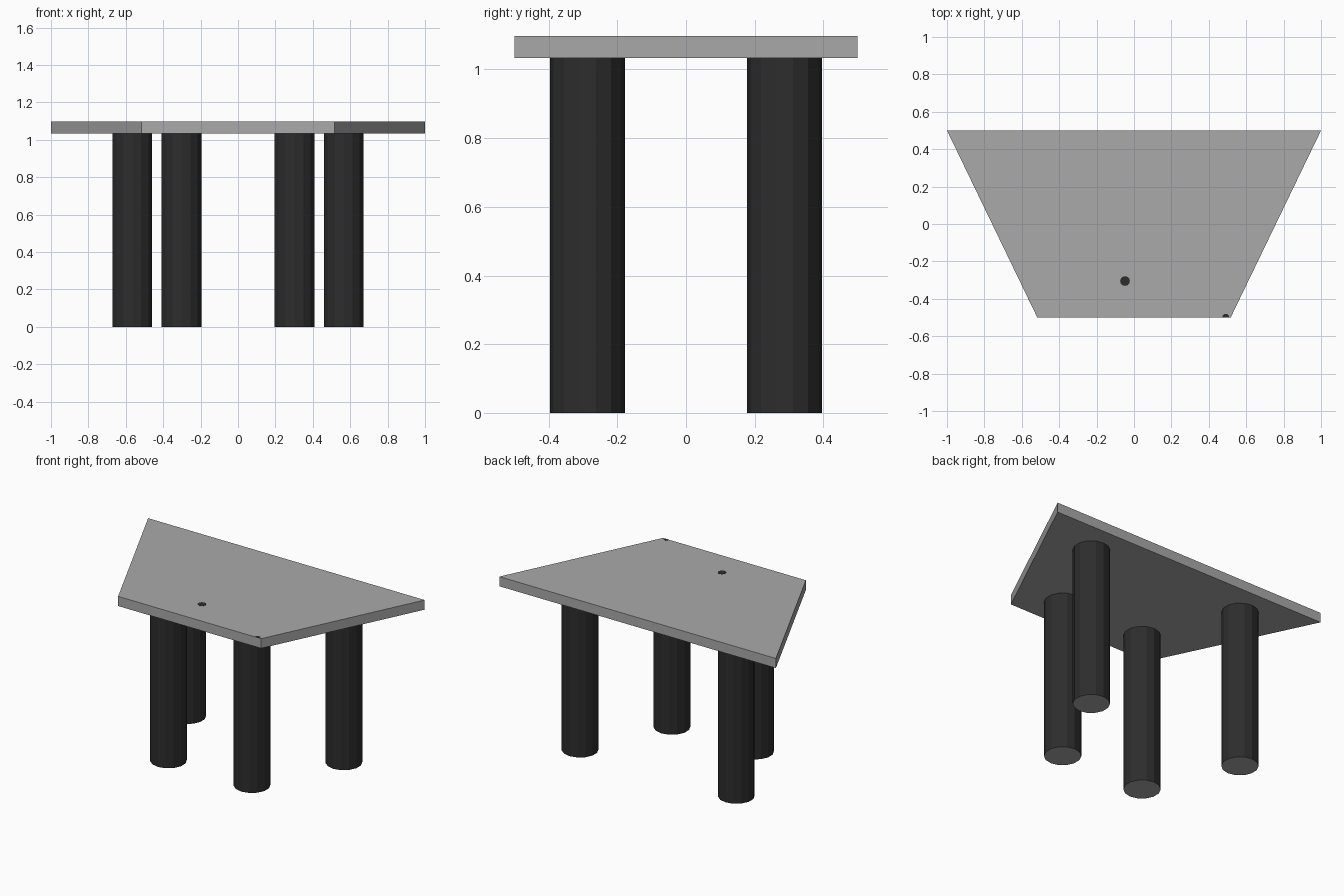
import bpy, bmesh, math

if "Cube" in bpy.data.objects:
    bpy.data.objects.remove(bpy.data.objects["Cube"])

def material(name, v):
    m = bpy.data.materials.new(name)
    m.diffuse_color = (v, v, v, 1)
    m.use_nodes = True
    m.node_tree.nodes["Principled BSDF"].inputs["Base Color"].default_value = m.diffuse_color
    return m

grey = material("grey_top", 0.40)
black = material("black_leg", 0.026)

def prism(name, outline, z0, z1, mats):
    """Extrude a flat outline (counter-clockwise) from z0 to z1."""
    bm = bmesh.new()
    face = bm.faces.new([bm.verts.new((x, y, z0)) for x, y in outline])
    ext = bmesh.ops.extrude_face_region(bm, geom=[face], use_keep_orig=True)
    for v in ext["geom"]:
        if isinstance(v, bmesh.types.BMVert):
            v.co.z = z1
    bmesh.ops.recalc_face_normals(bm, faces=bm.faces[:])
    me = bpy.data.meshes.new(name)
    bm.to_mesh(me)
    bm.free()
    for m in mats:
        me.materials.append(m)
    ob = bpy.data.objects.new(name, me)
    bpy.context.collection.objects.link(ob)
    return ob

def ring(x, y, r, n, start=90, sweep=360):
    count = n if sweep == 360 else n + 1
    angles = [math.radians(start + sweep * i / n) for i in range(count)]
    return [(x + r * math.cos(a), y + r * math.sin(a)) for a in angles]

TOP, UNDER = 1.097, 1.034

# Trapezoid table top
prism("table_top", [(-0.517, -0.5), (0.517, -0.5), (1, 0.5), (-1, 0.5)],
      UNDER, TOP, [grey])

# Four 14-sided legs with grey end caps
for label, lx, ly in (("front", 0.302, -0.287), ("back", 0.565, 0.287)):
    for side, s in (("left", -1), ("right", 1)):
        leg = prism(f"{label}_{side}_leg", ring(s * lx, ly, 0.109, 14),
                    0, UNDER, [black, grey])
        for p in leg.data.polygons:
            p.material_index = 1 if abs(p.normal.z) > 0.5 else 0

# Small dark inlays: a round one and a half one at the front edge
prism("round_inlay", ring(-0.048, -0.305, 0.026, 12), TOP - 0.002, TOP + 0.001, [black])
prism("edge_inlay", ring(0.49, -0.499, 0.019, 6, 0, 180), TOP - 0.002, TOP + 0.001, [black])
